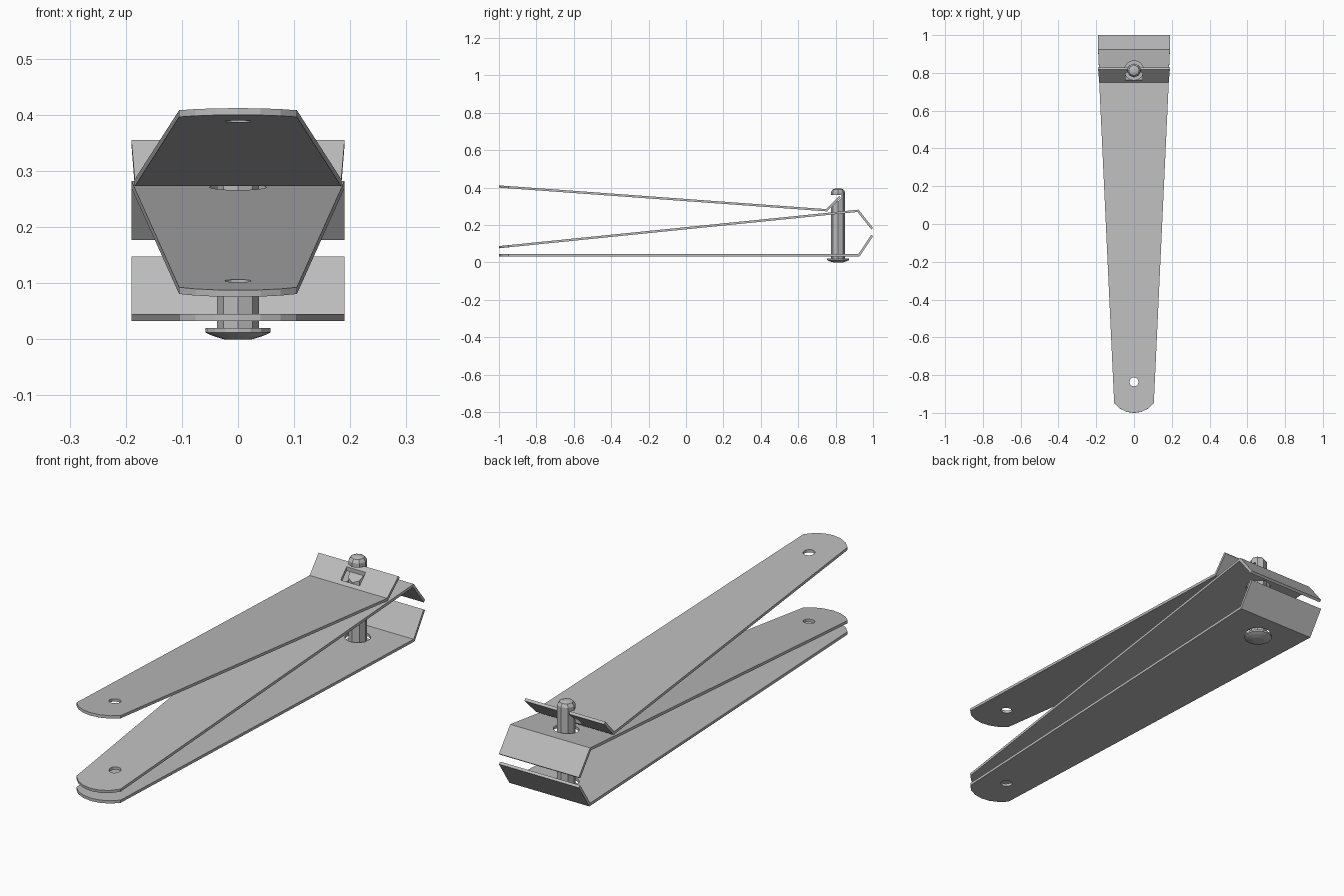
import bpy, bmesh, math

if "Cube" in bpy.data.objects:
    bpy.data.objects.remove(bpy.data.objects["Cube"])

steel = bpy.data.materials.new("brushed_steel")
steel.diffuse_color = (0.5, 0.5, 0.5, 1)
steel.use_nodes = True
steel.node_tree.nodes["Principled BSDF"].inputs["Base Color"].default_value = steel.diffuse_color
THICK = 0.012
PIN_Y = 0.813


def make_object(name, bm):
    bmesh.ops.recalc_face_normals(bm, faces=bm.faces)
    mesh = bpy.data.meshes.new(name)
    bm.to_mesh(mesh)
    bm.free()
    mesh.materials.append(steel)
    obj = bpy.data.objects.new(name, mesh)
    bpy.context.collection.objects.link(obj)
    return obj


def lathe(name, rings, y, sides):
    """Closed turned solid from (radius, z) rings on a vertical axis."""
    bm = bmesh.new()
    loops = [[bm.verts.new((r * math.sin(2 * math.pi * i / sides),
                            y - r * math.cos(2 * math.pi * i / sides), z))
              for i in range(sides)] for r, z in rings]
    for a, b in zip(loops, loops[1:]):
        for i in range(sides):
            j = (i + 1) % sides
            bm.faces.new((a[i], a[j], b[j], b[i]))
    bm.faces.new(loops[0][::-1])
    bm.faces.new(loops[-1])
    return make_object(name, bm)


def prism(name, yz, half):
    """Side profile extruded across x."""
    bm = bmesh.new()
    face = bm.faces.new([bm.verts.new((-half, y, z)) for y, z in yz])
    ext = bmesh.ops.extrude_face_region(bm, geom=[face])["geom"]
    bmesh.ops.translate(bm, vec=(2 * half, 0, 0),
                        verts=[v for v in ext if isinstance(v, bmesh.types.BMVert)])
    return make_object(name, bm)


def apply_modifier(obj, mod):
    with bpy.context.temp_override(object=obj, active_object=obj):
        bpy.ops.object.modifier_apply(modifier=mod.name)


def cut(obj, cutter):
    mod = obj.modifiers.new("cut", 'BOOLEAN')
    mod.operation = 'DIFFERENCE'
    mod.solver = 'EXACT'
    mod.object = cutter
    apply_modifier(obj, mod)
    bpy.data.objects.remove(cutter)


def plate(name, tip_z, fold, end):
    """Tapered sheet with a rounded tip, folded once; fold/end = (half width, y, z)."""
    fw, fy, fz = fold
    ew, ey, ez = end
    slope = (fz - tip_z) / (fy + 1)
    bm = bmesh.new()
    # rounded tip as a shallow arc
    half, sag, n = 0.105, 0.052, 6
    radius = (half ** 2 + sag ** 2) / (2 * sag)
    sweep = math.asin(half / radius)
    tip = []
    for i in range(n + 1):
        a = -sweep + 2 * sweep * i / n
        y = -1 + radius * (1 - math.cos(a))
        tip.append(bm.verts.new((radius * math.sin(a), y, tip_z + slope * (y + 1))))
    right, left = [bm.verts.new((s * fw, fy, fz)) for s in (1, -1)]
    end_r, end_l = [bm.verts.new((s * ew, ey, ez)) for s in (1, -1)]
    bm.faces.new(tip + [right, left])
    bm.faces.new((left, right, end_r, end_l))
    obj = make_object(name, bm)
    mod = obj.modifiers.new("thickness", 'SOLIDIFY')
    mod.thickness = THICK
    mod.offset = 0
    mod.use_even_offset = True
    apply_modifier(obj, mod)
    # small hole near the tip
    cut(obj, lathe("tip_hole", [(0.024, -0.2), (0.024, 0.8)], -0.836, 12))
    return obj


# Two jaws with bent cutting edges, and the lever with its raised flap
lower_jaw = plate("lower_jaw", 0.039, (0.19, 0.925, 0.039), (0.19, 0.995, 0.144))
upper_jaw = plate("upper_jaw", 0.0815, (0.19, 0.92, 0.276), (0.19, 0.995, 0.181))
lever = plate("lever", 0.406, (0.184, 0.752, 0.279), (0.19, 0.823, 0.351))

# Pin holes through the jaws
for jaw in (lower_jaw, upper_jaw):
    cut(jaw, lathe("pin_hole", [(0.051, -0.2), (0.051, 0.8)], PIN_Y, 16))

# Window in the lever flap that hooks around the pin
cut(lever, prism("flap_window", [(0.762, 0.2), (0.803, 0.2), (0.803, 0.5), (0.762, 0.5)], 0.045))

# Pin with a chamfered top and a notch for the lever flap
pin = lathe("pin", [(0.037, 0.015), (0.037, 0.378), (0.028, 0.391), (0.012, 0.396)], PIN_Y, 8)
cut(pin, prism("pin_notch", [(0.76, 0.278), (0.832, 0.347), (0.832, 0.36), (0.76, 0.36)], 0.1))

# Domed pin foot
lathe("pin_foot", [(0.025, 0.0), (0.045, 0.006), (0.058, 0.012), (0.058, 0.02)], PIN_Y, 16)
